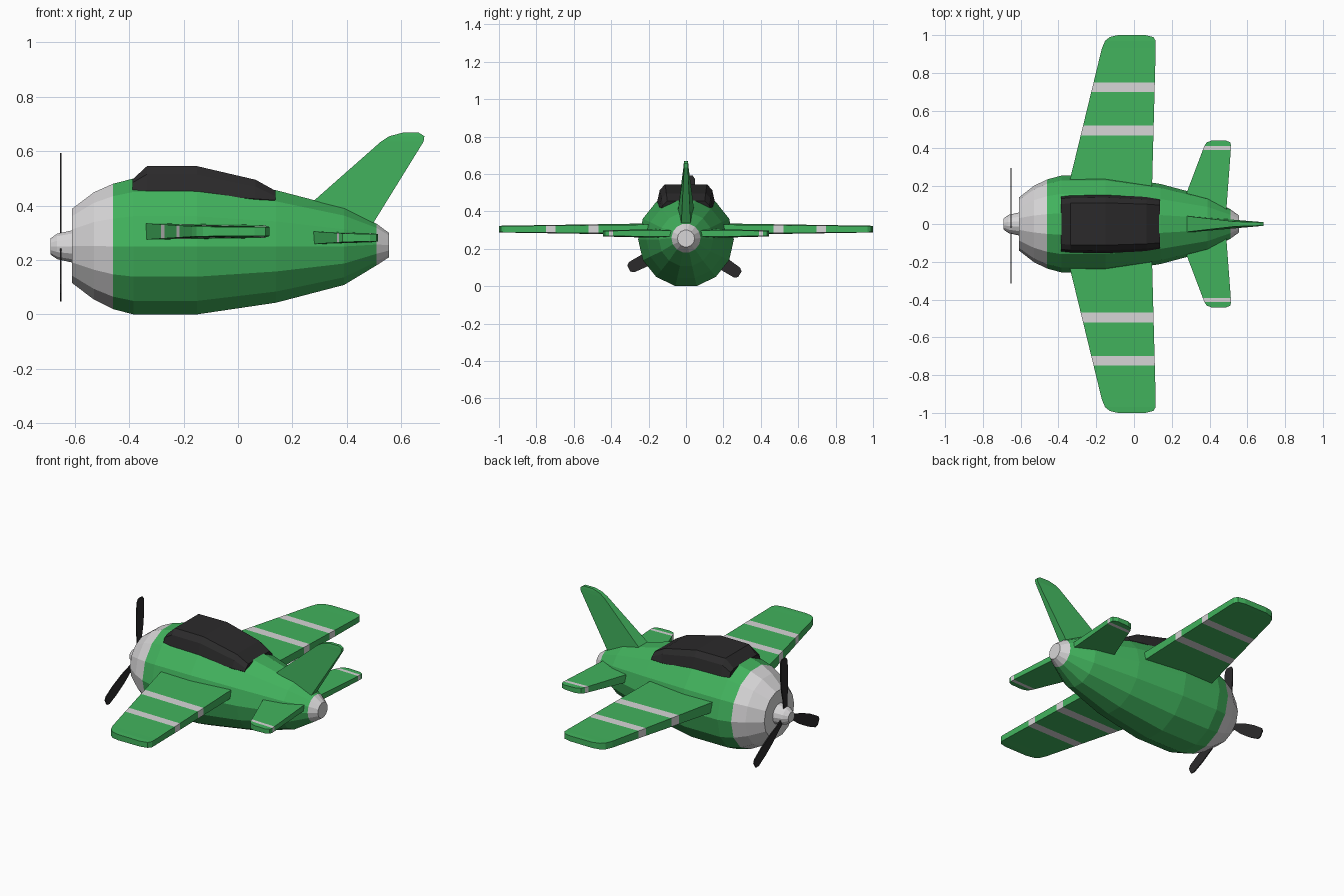
import bpy, bmesh, math
from mathutils import Matrix, Vector

if "Cube" in bpy.data.objects:
    bpy.data.objects.remove(bpy.data.objects["Cube"])


def material(name, rgb):
    m = bpy.data.materials.new(name)
    m.diffuse_color = (*rgb, 1)
    m.use_nodes = True
    m.node_tree.nodes["Principled BSDF"].inputs["Base Color"].default_value = m.diffuse_color
    return m


GREEN = material("green paint", (0.054, 0.45, 0.11))
GREY = material("light grey", (0.68, 0.67, 0.68))
DARK = material("dark canopy", (0.024, 0.023, 0.024))


def loft(name, rings, mats, rule=None, mirror=False):
    """Skin a list of equal-length rings, cap both ends, colour faces by rule(centre)."""
    bm = bmesh.new()
    vr = [[bm.verts.new(p) for p in ring] for ring in rings]
    n = len(rings[0])
    for a, b in zip(vr, vr[1:]):
        for i in range(n):
            j = (i + 1) % n
            bm.faces.new((a[i], a[j], b[j], b[i]))
    bm.faces.new(vr[0])
    bm.faces.new(vr[-1])
    bmesh.ops.recalc_face_normals(bm, faces=bm.faces)
    if rule:
        for f in bm.faces:
            f.material_index = rule(f.calc_center_median())
    me = bpy.data.meshes.new(name)
    bm.to_mesh(me)
    bm.free()
    ob = bpy.data.objects.new(name, me)
    bpy.context.collection.objects.link(ob)
    for m in mats:
        me.materials.append(m)
    if mirror:
        md = ob.modifiers.new("mirror", 'MIRROR')
        md.use_axis = (False, True, False)
    return ob


def circle(x, zc, r, n=14):
    return [(x, r * math.cos(2 * math.pi * i / n), zc + r * math.sin(2 * math.pi * i / n))
            for i in range(n)]


# Fuselage: x, centre height, radius
body = [(-0.61, 0.252, 0.14), (-0.53, 0.252, 0.202), (-0.46, 0.25, 0.236),
        (-0.385, 0.25, 0.256), (-0.15, 0.25, 0.256), (0.14, 0.25, 0.212),
        (0.39, 0.25, 0.145), (0.51, 0.257, 0.078), (0.555, 0.255, 0.046)]
loft("fuselage", [circle(*s) for s in body], [GREEN, GREY],
     lambda c: int(c.x < -0.46 or c.x > 0.51))

# Propeller hub
loft("propeller_hub", [circle(x, 0.25, r) for x, r in
                       ((-0.60, 0.063), (-0.63, 0.056), (-0.665, 0.048), (-0.69, 0.030))], [GREY])

# Three propeller blades: distance from hub, half width
blade = [(0.02, 0.014), (0.09, 0.018), (0.16, 0.030), (0.25, 0.035), (0.325, 0.031), (0.343, 0.018)]
for k in range(3):
    rot = Matrix.Rotation(math.radians(120 * k - 3), 4, 'X')
    rings = []
    for d, w in blade:
        ring = [(-0.003, -w, d), (0.003, -w, d), (0.003, w, d), (-0.003, w, d)]
        rings.append([rot @ Vector(p) + Vector((-0.651, 0, 0.25)) for p in ring])
    loft(f"propeller_blade_{k + 1}", rings, [DARK])

# Canopy: x, then (half width, height) for sill, shoulder and roof
canopy = [(-0.387, (0.145, 0.455), (0.135, 0.485), (0.105, 0.497)),
          (-0.335, (0.152, 0.450), (0.138, 0.515), (0.110, 0.545)),
          (-0.15, (0.157, 0.440), (0.140, 0.515), (0.112, 0.545)),
          (0.065, (0.143, 0.425), (0.130, 0.470), (0.105, 0.495)),
          (0.137, (0.130, 0.420), (0.122, 0.435), (0.100, 0.455))]
rings = []
for x, *pts in canopy:
    base = [(0.10, 0.36)]
    half = base + pts
    rings.append([(x if z > 0.4 else max(-0.33, min(x, 0.10)), y, z) for y, z in half] +
                 [(x if z > 0.4 else max(-0.33, min(x, 0.10)), -y, z) for y, z in reversed(half)])
loft("canopy", rings, [DARK])


def surface(stations, zc):
    """Wing-like rings: y, leading x, trailing x, half thickness front and back."""
    return [[(a, y, zc - t), (b, y, zc - u), (b, y, zc + u), (a, y, zc + t)]
            for y, a, b, t, u in stations]


def panel(y, y0, y1, s0, s1):
    """Interpolate a station between two others."""
    f = (y - y0) / (y1 - y0)
    return (y, *[p + (q - p) * f for p, q in zip(s0, s1)])


# Main wings with two wrapped stripes
root, tip = (-0.372, 0.093, 0.032, 0.025), (-0.170, 0.115, 0.019, 0.017)
st = [panel(y, 0.10, 0.93, root, tip) for y in (0.10, 0.468, 0.522, 0.698, 0.748, 0.93)]
st += [(0.97, -0.153, 0.115, 0.019, 0.017), (0.99, -0.128, 0.102, 0.018, 0.016),
       (1.0, -0.085, 0.060, 0.017, 0.016)]
loft("wings", surface(st, 0.305), [GREEN, GREY],
     lambda c: int(0.47 < c.y < 0.52 or 0.70 < c.y < 0.745), mirror=True)

# Tailplane with one narrow stripe
root, tip = (0.235, 0.487, 0.026, 0.017), (0.372, 0.514, 0.017, 0.014)
st = [panel(y, 0.05, 0.412, root, tip) for y in (0.05, 0.391, 0.412)]
st += [(0.432, 0.385, 0.510, 0.016, 0.013), (0.443, 0.415, 0.485, 0.015, 0.013)]
loft("tailplane", surface(st, 0.282), [GREEN, GREY],
     lambda c: int(0.392 < c.y < 0.411), mirror=True)

# Tail fin: height, leading x, trailing x, half thickness front and back
fin = [(0.30, 0.145, 0.475, 0.057, 0.027), (0.635, 0.525, 0.682, 0.014, 0.010),
       (0.655, 0.556, 0.685, 0.012, 0.010), (0.668, 0.605, 0.665, 0.010, 0.009)]
loft("tail_fin", [[(a, -t, z), (b, -u, z), (b, u, z), (a, t, z)] for z, a, b, t, u in fin], [GREEN])
